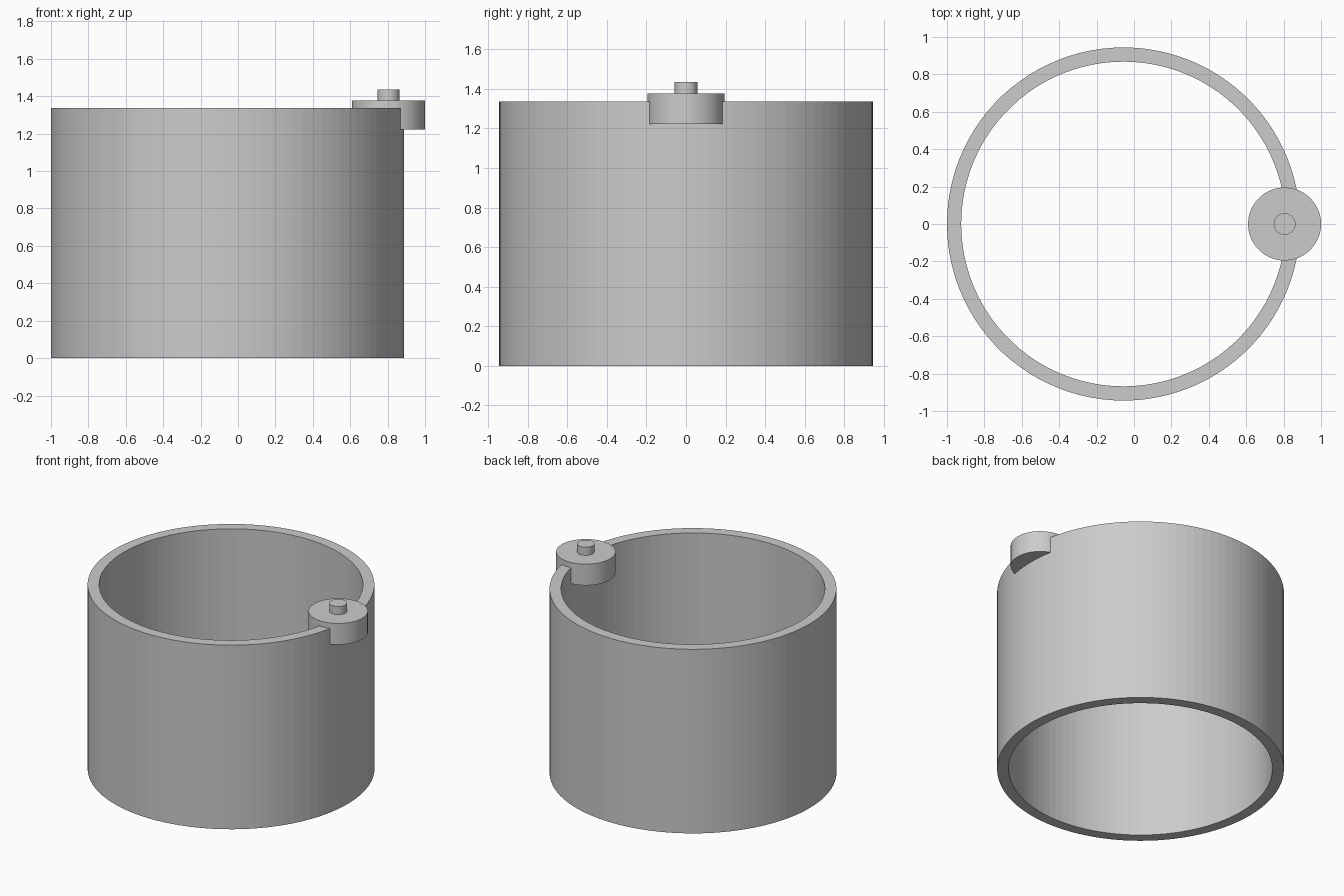
import bpy
import bmesh
from math import cos, sin, tau

cube = bpy.data.objects.get("Cube")
if cube:
    bpy.data.objects.remove(cube, do_unlink=True)

# One plain grey for the whole model
GREY = (0.6, 0.6, 0.6, 1.0)
grey = bpy.data.materials.new("plain grey")
grey.use_nodes = True
grey.diffuse_color = GREY
grey.node_tree.nodes["Principled BSDF"].inputs["Base Color"].default_value = GREY


def upright(name, x, radius, z0, z1, sides, bore=0.0):
    """Upright cylinder, or an open tube when a bore radius is given."""
    bm = bmesh.new()

    def loop(r, z):
        return [bm.verts.new((r * cos(tau * i / sides), r * sin(tau * i / sides), z))
                for i in range(sides)]

    def bridge(a, b):
        for i in range(sides):
            j = (i + 1) % sides
            bm.faces.new((a[i], a[j], b[j], b[i]))

    low, high = loop(radius, z0), loop(radius, z1)
    bridge(low, high)
    if bore:
        inner_low, inner_high = loop(bore, z0), loop(bore, z1)
        bridge(high, inner_high)
        bridge(inner_high, inner_low)
        bridge(inner_low, low)
    else:
        bm.faces.new(high)
        bm.faces.new(low[::-1])
    bmesh.ops.recalc_face_normals(bm, faces=bm.faces)
    mesh = bpy.data.meshes.new(name)
    bm.to_mesh(mesh)
    bm.free()
    mesh.materials.append(grey)
    obj = bpy.data.objects.new(name, mesh)
    obj.location.x = x
    bpy.context.collection.objects.link(obj)
    return obj


# Open tube wall
upright("tube_wall", -0.056, 0.944, 0.0, 1.337, 100, bore=0.868)

# Round boss straddling the rim, with a small pin on top
BOSS_X = 0.805
upright("rim_boss", BOSS_X, 0.195, 1.222, 1.376, 100)
upright("boss_pin", BOSS_X, 0.058, 1.37, 1.435, 64)
